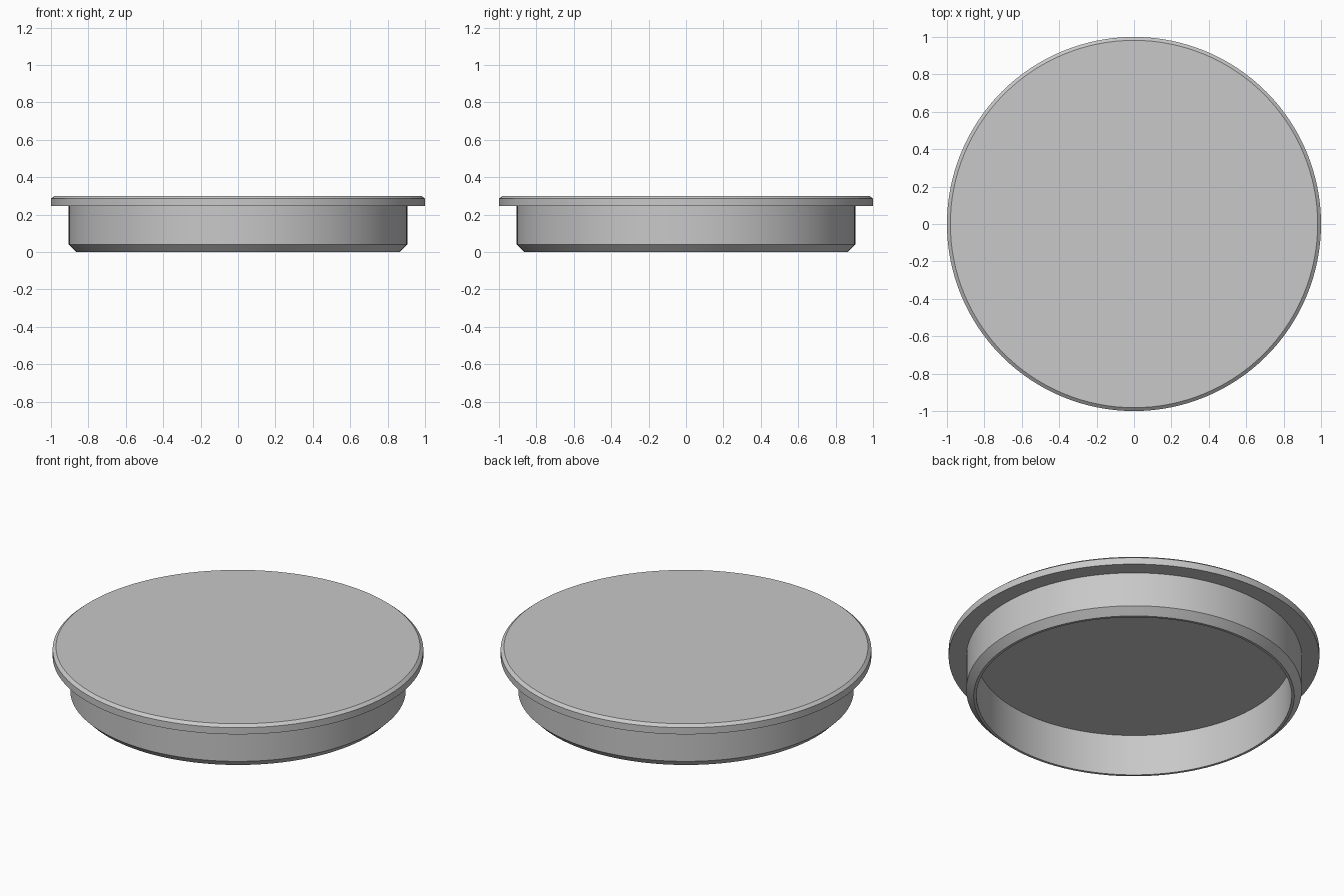
import bpy
import bmesh
import math

cube = bpy.data.objects.get("Cube")
if cube:
    bpy.data.objects.remove(cube, do_unlink=True)

SEGMENTS = 128

# Single grey material
grey = bpy.data.materials.new("plain grey")
grey.use_nodes = True
colour = (0.58, 0.58, 0.58, 1)
grey.diffuse_color = colour
grey.node_tree.nodes["Principled BSDF"].inputs["Base Color"].default_value = colour


def lathe(name, profile):
    """Turn a (radius, height) profile around z; a zero radius closes the end."""
    bm = bmesh.new()
    rings = []
    for radius, z in profile:
        count = SEGMENTS if radius else 1
        rings.append([
            bm.verts.new((radius * math.cos(math.tau * i / count),
                          radius * math.sin(math.tau * i / count), z))
            for i in range(count)])
    for low, high in zip(rings, rings[1:]):
        if len(low) == 1:
            bm.faces.new(list(reversed(high)))
            bm.verts.remove(low[0])
        elif len(high) == 1:
            bm.faces.new(low)
            bm.verts.remove(high[0])
        else:
            for i in range(SEGMENTS):
                j = (i + 1) % SEGMENTS
                bm.faces.new((low[i], low[j], high[j], high[i]))
    bmesh.ops.recalc_face_normals(bm, faces=bm.faces)
    mesh = bpy.data.meshes.new(name)
    bm.to_mesh(mesh)
    bm.free()
    mesh.materials.append(grey)
    obj = bpy.data.objects.new(name, mesh)
    bpy.context.collection.objects.link(obj)
    bpy.ops.object.select_all(action="DESELECT")
    obj.select_set(True)
    bpy.context.view_layer.objects.active = obj
    bpy.ops.object.shade_smooth_by_angle(angle=math.radians(20))
    return obj


# Hollow cap: recess ceiling, inner wall, chamfered skirt, flange, flat top
lathe("round_cap", [
    (0, 0.245),
    (0.85, 0.245),
    (0.85, 0),
    (0.865, 0),
    (0.905, 0.04),
    (0.905, 0.245),
    (1, 0.245),
    (1, 0.285),
    (0.982, 0.3),
    (0, 0.3),
])
